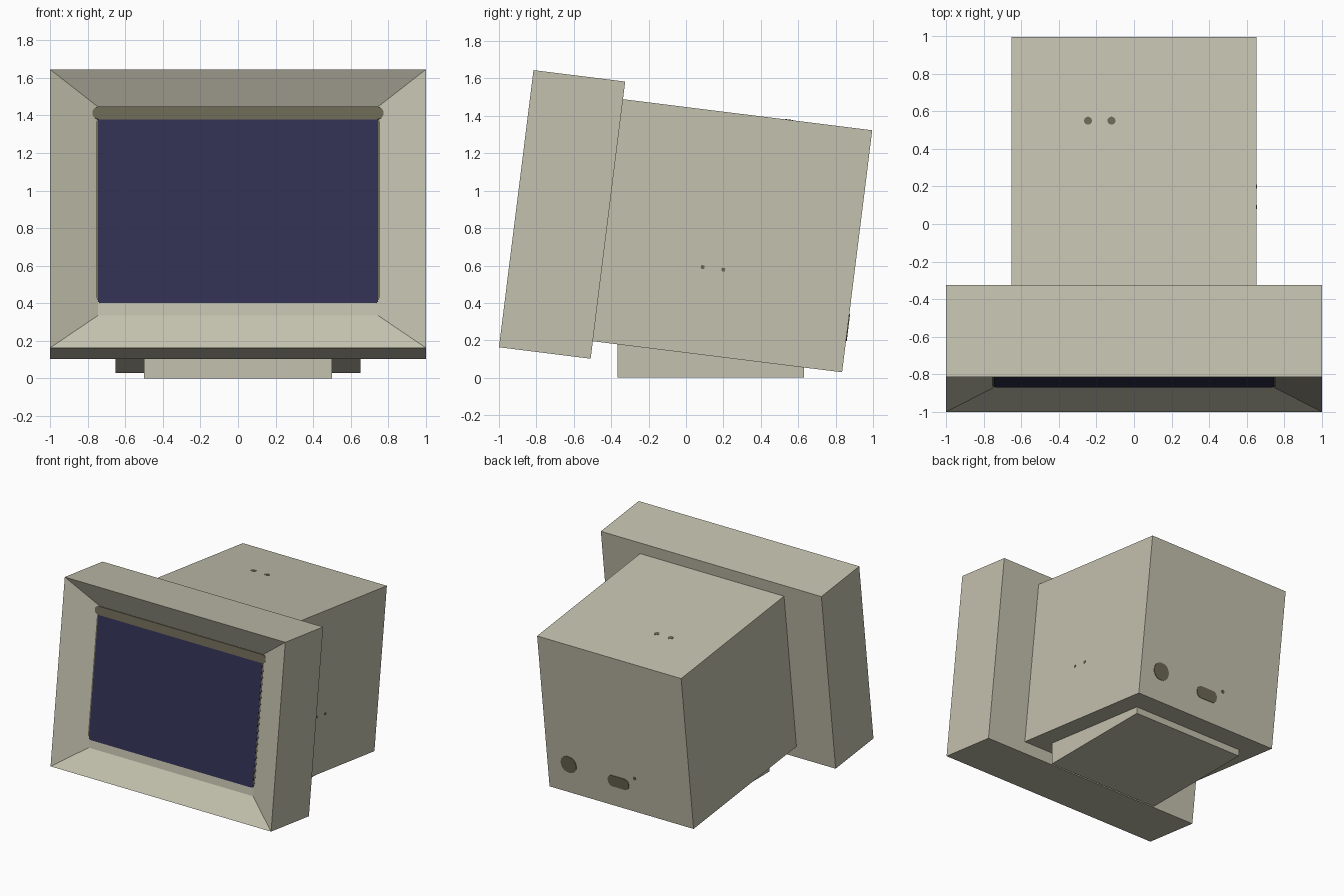
import bpy, bmesh, math
from mathutils import Matrix, Vector

cube = bpy.data.objects.get("Cube")
if cube:
    bpy.data.objects.remove(cube, do_unlink=True)


def material(name, rgb):
    m = bpy.data.materials.new(name)
    m.use_nodes = True
    m.diffuse_color = (*rgb, 1)
    m.node_tree.nodes["Principled BSDF"].inputs["Base Color"].default_value = (*rgb, 1)
    return m


beige = material("beige_plastic", (0.552, 0.533, 0.423))
dark = material("dark_olive_grey", (0.153, 0.141, 0.093))
navy = material("navy_glass", (0.031, 0.03, 0.087))

# Tilted housing frame: origin at the lower front edge, y into the housing, z up the front
TILT = Matrix.Translation((0, -1, 0.163)) @ Matrix.Rotation(math.radians(-7.1), 4, 'X')
FLAT = Matrix.Identity(4)
FACING_Y = Matrix.Rotation(math.pi / 2, 4, 'X')
FACING_X = Matrix.Rotation(math.pi / 2, 4, 'Y')


def finish(bm, name, mat, frame):
    bmesh.ops.recalc_face_normals(bm, faces=bm.faces)
    bm.transform(frame)
    mesh = bpy.data.meshes.new(name)
    bm.to_mesh(mesh)
    bm.free()
    mesh.materials.append(mat)
    obj = bpy.data.objects.new(name, mesh)
    bpy.context.collection.objects.link(obj)
    return obj


def box_mesh(low, high):
    bm = bmesh.new()
    bmesh.ops.create_cube(bm, size=1)
    low, high = Vector(low), Vector(high)
    for v in bm.verts:
        v.co = Vector([a + (c + 0.5) * (b - a) for a, b, c in zip(low, high, v.co)])
    return bm


def plate(name, mat, centre, width, height, radius, facing, thick=0.008):
    """Thin rounded rectangle centred on a housing surface."""
    bm = bmesh.new()
    steps = 6
    verts = []
    for corner, (sx, sy) in enumerate([(1, 1), (-1, 1), (-1, -1), (1, -1)]):
        for i in range(steps):
            a = (corner + i / (steps - 1)) * math.pi / 2
            verts.append(bm.verts.new((sx * (width / 2 - radius) + radius * math.cos(a),
                                       sy * (height / 2 - radius) + radius * math.sin(a),
                                       -thick / 2)))
    face = bm.faces.new(verts)
    top = bmesh.ops.extrude_face_region(bm, geom=[face], use_keep_orig=True)["geom"]
    bmesh.ops.translate(bm, vec=(0, 0, thick),
                        verts=[g for g in top if isinstance(g, bmesh.types.BMVert)])
    bmesh.ops.remove_doubles(bm, verts=bm.verts, dist=0.00001)
    return finish(bm, name, mat, TILT @ Matrix.Translation(centre) @ facing)


# Front bezel, with a funnel sloping from its outer edge to the screen panel
HEIGHT = 1.493
bm = box_mesh((-1, 0, 0), (1, 0.494, HEIGHT))
bm.normal_update()
front = min(bm.faces, key=lambda f: f.calc_center_median().y)
bmesh.ops.inset_region(bm, faces=[front], thickness=0.187, use_even_offset=True)
for v in front.verts:
    v.co.x = math.copysign(0.745, v.co.x)
    v.co.y = 0.108
finish(bm, "front_bezel", beige, TILT)

# Rear housing and level foot
finish(box_mesh((-0.653, 0.49, 0.094), (0.653, 1.837, 1.398)), "rear_housing", beige, TILT)
finish(box_mesh((-0.5, -0.365, 0), (0.5, 0.63, 0.24)), "foot", beige, FLAT)

# Screen with its dark surround
plate("screen_surround", dark, (0, 0.104, 0.755), 1.512, 0.97, 0.02, FACING_Y, 0.004)
plate("screen", navy, (0, 0.104, 0.749), 1.49, 0.993, 0.015, FACING_Y)
plate("screen_top_band", dark, (0, 0.1, 1.272), 1.55, 0.068, 0.033, FACING_Y, 0.009)

# Sockets on the back
plate("power_socket", dark, (0.458, 1.837, 0.339), 0.14, 0.14, 0.065, FACING_Y)
plate("signal_socket", dark, (0.009, 1.837, 0.309), 0.19, 0.095, 0.04, FACING_Y)
plate("small_socket", dark, (-0.142, 1.837, 0.386), 0.025, 0.025, 0.012, FACING_Y)

# Small holes on the top and one side
for x in (-0.245, -0.12):
    plate("top_hole", dark, (x, 1.388, 1.398), 0.042, 0.042, 0.02, FLAT, 0.004)
for y in (1.028, 1.139):
    plate("side_hole", dark, (0.653, y, 0.56), 0.02, 0.02, 0.005, FACING_X, 0.004)
